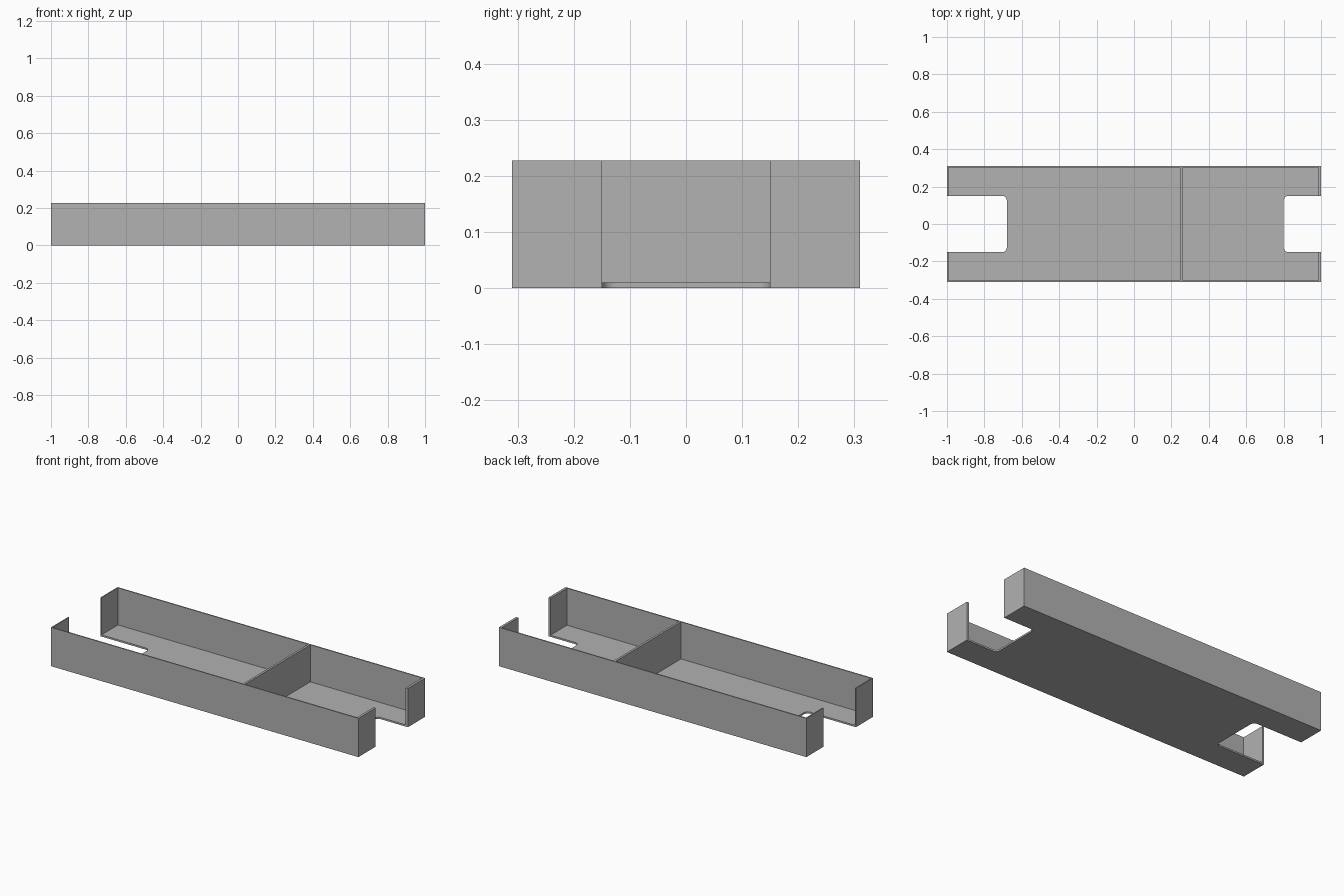
import bpy, bmesh
from math import cos, sin, pi

cube = bpy.data.objects.get("Cube")
if cube:
    bpy.data.objects.remove(cube, do_unlink=True)

W, H = 0.31, 0.228            # half depth, height
SIDE, FLOOR = 0.007, 0.01     # wall and floor thickness
LEFT_END, RIGHT_END = 0.007, 0.014
GAP, RADIUS = 0.15, 0.025     # half width of end openings, corner radius
NOTCH_MIN, NOTCH_MAX = -0.68, 0.80

grey = bpy.data.materials.new("matte grey")
grey.use_nodes = True
colour = (0.445, 0.445, 0.445, 1)
grey.diffuse_color = colour
grey.node_tree.nodes["Principled BSDF"].inputs["Base Color"].default_value = colour


def prism(name, outline, z0, z1):
    """Extrude a counter-clockwise outline from z0 to z1."""
    bm = bmesh.new()
    base = bm.faces.new([bm.verts.new((x, y, z0)) for x, y in outline])
    top = bmesh.ops.extrude_face_region(bm, geom=[base], use_keep_orig=True)["geom"]
    moved = [v for v in top if isinstance(v, bmesh.types.BMVert)]
    bmesh.ops.translate(bm, verts=moved, vec=(0, 0, z1 - z0))
    bmesh.ops.recalc_face_normals(bm, faces=bm.faces)
    mesh = bpy.data.meshes.new(name)
    bm.to_mesh(mesh)
    bm.free()
    mesh.materials.append(grey)
    obj = bpy.data.objects.new(name, mesh)
    bpy.context.collection.objects.link(obj)
    return obj


def box(name, x0, x1, y0, y1):
    return prism(name, [(x0, y0), (x1, y0), (x1, y1), (x0, y1)], FLOOR, H)


def notch(end_x, inner_x, s):
    """Outline of a rounded opening; s is the sign of the end and of travel in y."""
    pts = [(end_x, -s * GAP)]
    for side in (-1, 1):
        cx, cy = inner_x + s * RADIUS, s * side * (GAP - RADIUS)
        for i in range(9):
            a = (i / 8 if side < 0 else 1 - i / 8) * pi / 2
            pts.append((cx - s * RADIUS * sin(a), cy + s * side * RADIUS * cos(a)))
    return pts + [(end_x, s * GAP)]


# Floor with a rounded opening at each end
outline = [(-1, -W), (1, -W)] + notch(1, NOTCH_MAX, 1) + [(1, W), (-1, W)] + notch(-1, NOTCH_MIN, -1)
floor = prism("floor", outline, 0, FLOOR)
bpy.context.view_layer.objects.active = floor
floor.select_set(True)
bpy.ops.object.shade_smooth_by_angle()

# Long walls, end returns and divider
inner = W - SIDE
for label, s in (("front", -1), ("back", 1)):
    box(label + "_wall", -1, 1, *sorted((s * inner, s * W)))
    ys = sorted((s * GAP, s * inner))
    box(label + "_right_end_return", -1, -1 + LEFT_END, *ys)
    box(label + "_left_end_return", 1 - RIGHT_END, 1, *ys)
box("divider", 0.245, 0.258, -inner, inner)
